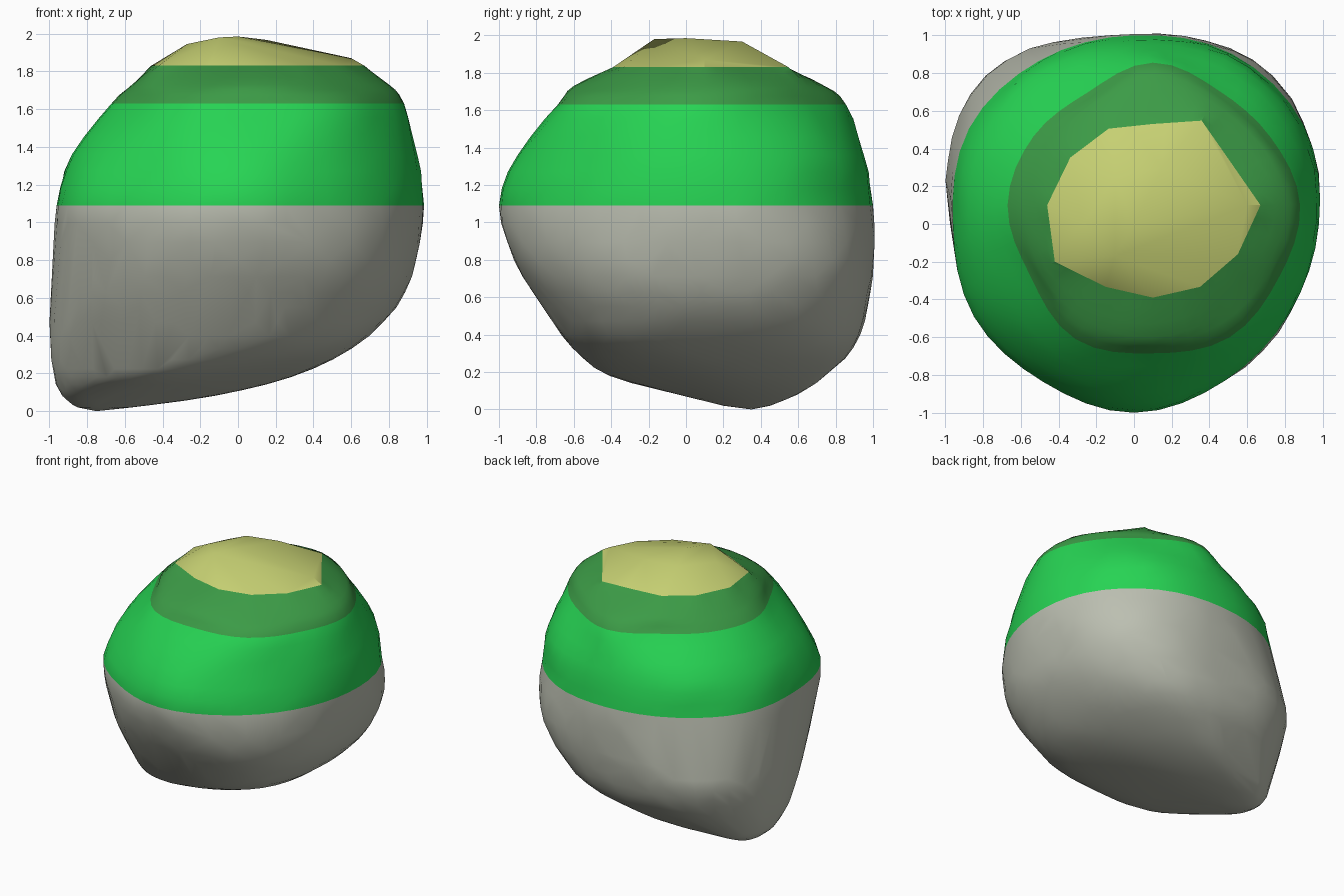
import bpy, bmesh, math, random

cube = bpy.data.objects.get("Cube")
if cube:
    bpy.data.objects.remove(cube, do_unlink=True)
random.seed(4)

SEGMENTS = 48      # sides around each ring
STEPS = 3          # rings per interval between sections
WAIST = 1.09       # height where the stone ends and the green begins
CROWN = 1.83       # height where the straw-coloured crown begins

# Cross-sections: z, centre x, centre y, then radii at even angles from +x
SECTIONS = [
    (0.02, -.70, .33, .14, .13, .12, .14, .15, .14, .13, .13),
    (0.08, -.55, .30, .42, .38, .27, .33, .38, .37, .33, .35),
    (0.18, -.40, .25, .68, .62, .46, .50, .57, .56, .66, .64),
    (0.33, -.20, .15, .80, .85, .74, .79, .79, .70, .75, .85),
    (0.55, -.10, .10, .94, .99, .87, .97, .885, .85, .86, .95),
    (0.80, .00, .05, .94, 1.04, .95, 1.02, .97, .96, .97, .97),
    (WAIST, 0, 0, .98, 1.04, 1.04, 1.0, 1.0, 1.01, .96, .98, .965, 1.0, .96, .95),
    (1.36, .00, .05, .95, .97, .90, .90, .88, .88, .95, .92),
    (1.63, .10, .10, .78, .72, .70, .755, .69, .73, .77, .75, .82, .785, .81, .77),
    (1.73, .10, .10, .70, .63, .64, .62, .66, .70, .70, .67),
    (CROWN, .10, .10, .57, .47, .517, .43, .468, .505, .56, .60, .50, .49, .50, .52),
]
BOTTOM = [(-.75, .35, 0)]
CROWN_TOP = [(-.1, -.17, 1.98), (0, 0, 1.985), (.15, .3, 1.967),
             (-.27, 0, 1.945), (-.1, .25, 1.96), (.6, .1, 1.87)]

# Colour bands from the ground up, each with its upper height
BANDS = [
    ("stone_grey", (.50, .52, .44), WAIST),
    ("bright_green", (.020, .66, .088), 1.63),
    ("moss_green", (.045, .328, .062), CROWN),
    ("straw_yellow", (.565, .63, .17), 9.0),
]


def spline(a, b, c, d, t):
    """Smooth curve from b to c."""
    return b + .5 * t * (c - a + t * (2*a - 5*b + 4*c - d + t * (3*(b - c) + d - a)))


def make_material(name, colour):
    mat = bpy.data.materials.new(name)
    mat.use_nodes = True
    mat.diffuse_color = (*colour, 1)
    bsdf = mat.node_tree.nodes["Principled BSDF"]
    bsdf.inputs["Base Color"].default_value = (*colour, 1)
    bsdf.inputs["Roughness"].default_value = .8
    return mat


def outline(section):
    """Closed outline of one section: straight-sided at the crown, else smooth."""
    z, cx, cy, *radii = section
    count, points = len(radii), []

    def on_circle(r, u):
        a = math.tau * u / count
        return cx + r * math.cos(a), cy + r * math.sin(a)

    for k in range(SEGMENTS):
        u = count * k / SEGMENTS
        i = int(u)
        t = u - i
        near = [radii[(i + n) % count] for n in (-1, 0, 1, 2)]
        if z == CROWN:
            (x0, y0), (x1, y1) = on_circle(near[1], i), on_circle(near[2], i + 1)
            points.append((x0 + t * (x1 - x0), y0 + t * (y1 - y0), z))
        else:
            points.append((*on_circle(spline(*near, t), u), z))
    return points


def blended_rings():
    """Section outlines with extra, slightly rough ones blended in between."""
    outlines = [outline(s) for s in SECTIONS]
    last = len(outlines) - 1
    for i in range(last):
        near = [outlines[min(max(i + k, 0), last)] for k in (-1, 0, 1, 2)]
        for s in range(STEPS):
            ring = []
            for column in zip(*near):
                x, y, z = (spline(*v, s / STEPS) for v in zip(*column))
                rough = 1 + (random.uniform(-.006, .006) if s else 0)
                ring.append((x * rough, y * rough, z))
            yield ring
    yield outlines[last]


def add_hull(bm, ring_list, tips, lid_z):
    """Faceted convex shell around rings and tips, left open at lid_z."""
    verts = [v for ring in ring_list for v in ring] + [bm.verts.new(p) for p in tips]
    bmesh.ops.convex_hull(bm, input=verts)
    lid = [f for f in bm.faces if all(abs(v.co.z - lid_z) < .001 for v in f.verts)]
    bmesh.ops.delete(bm, geom=lid, context='FACES_ONLY')


bm = bmesh.new()
rings = [[bm.verts.new(p) for p in ring] for ring in blended_rings()]
waist = STEPS * [s[0] for s in SECTIONS].index(WAIST)

# Stone base and straw crown
add_hull(bm, rings[:waist + 1], BOTTOM, WAIST)
add_hull(bm, rings[-1:], CROWN_TOP, CROWN)

# Green shoulders
for a, b in zip(rings[waist:], rings[waist + 1:]):
    for k in range(SEGMENTS):
        n = (k + 1) % SEGMENTS
        bm.faces.new((a[k], a[n], b[n], b[k]))
bmesh.ops.delete(bm, geom=[v for v in bm.verts if not v.link_faces], context='VERTS')
bmesh.ops.recalc_face_normals(bm, faces=bm.faces)

# Horizontal colour bands
for f in bm.faces:
    z = f.calc_center_median().z
    f.material_index = next(i for i, band in enumerate(BANDS) if z < band[2])

mesh = bpy.data.meshes.new("boulder")
bm.to_mesh(mesh)
bm.free()
for name, colour, _ in BANDS:
    mesh.materials.append(make_material(name, colour))
boulder = bpy.data.objects.new("boulder", mesh)
bpy.context.collection.objects.link(boulder)

bpy.ops.object.select_all(action='DESELECT')
boulder.select_set(True)
bpy.context.view_layer.objects.active = boulder
bpy.ops.object.shade_smooth_by_angle(angle=math.radians(30))
